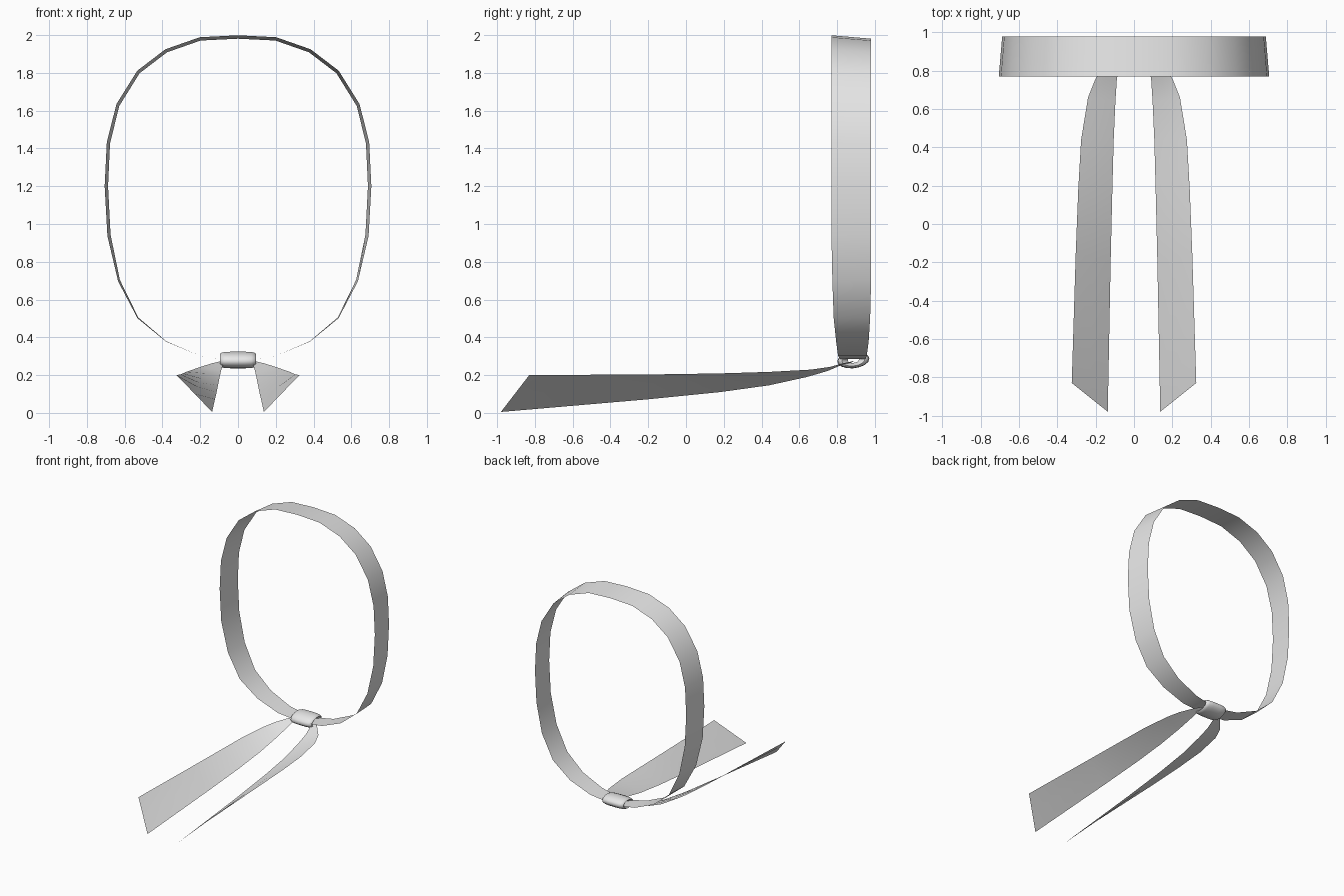
import bpy, math

if "Cube" in bpy.data.objects:
    bpy.data.objects.remove(bpy.data.objects["Cube"])

grey = bpy.data.materials.new("grey cloth")
grey.diffuse_color = (0.8, 0.8, 0.8, 1)
grey.use_nodes = True
grey.node_tree.nodes["Principled BSDF"].inputs["Base Color"].default_value = grey.diffuse_color


def build(name, rows, closed_rows=False, angle=60):
    """Skin a list of equally long point rows into a smooth surface."""
    n = len(rows[0])
    verts = [p for r in rows for p in r]
    faces = []
    for i in range(len(rows) - 1):
        for j in range(n if closed_rows else n - 1):
            k = (j + 1) % n
            faces.append((i * n + j, i * n + k, (i + 1) * n + k, (i + 1) * n + j))
    me = bpy.data.meshes.new(name)
    me.from_pydata(verts, [], faces)
    me.materials.append(grey)
    ob = bpy.data.objects.new(name, me)
    bpy.context.collection.objects.link(ob)
    bpy.ops.object.select_all(action='DESELECT')
    ob.select_set(True)
    bpy.context.view_layer.objects.active = ob
    bpy.ops.object.shade_smooth_by_angle(angle=math.radians(angle))
    return ob


# Band: half outline (x, z, front y, back y), mirrored, with a slight flare
half = [(0.05, 0.284, 0.83, 0.94), (0.10, 0.286, 0.815, 0.95), (0.20, 0.302, 0.805, 0.957),
        (0.38, 0.378, 0.795, 0.967), (0.53, 0.503, 0.782, 0.975), (0.63, 0.70, 0.775, 0.98),
        (0.683, 0.94, 0.77, 0.98), (0.697, 1.20, 0.77, 0.98), (0.686, 1.43, 0.77, 0.98),
        (0.636, 1.63, 0.77, 0.98), (0.527, 1.805, 0.77, 0.98), (0.38, 1.917, 0.77, 0.98),
        (0.20, 1.98, 0.77, 0.98)]
outline = half + [(0, 1.99, 0.77, 0.98)] + [(-x, z, f, b) for x, z, f, b in reversed(half)]
rows = []
for x, z, f, b in outline:
    t = min(1, max(0, (z - 0.3) / 0.6)) * 0.009
    r = math.hypot(x, z - 1.2) or 1
    dx, dz = x / r * t, (z - 1.2) / r * t
    rows.append([(x + dx, f, z + dz), (x - dx, b, z - dz)])
build("band", rows)

# Tails: outer (upper) and inner (lower) edges running forward from the knot
outer = [(0.085, 0.89, 0.275), (0.14, 0.83, 0.262), (0.20, 0.76, 0.243), (0.24, 0.66, 0.229),
         (0.276, 0.44, 0.217), (0.291, 0.18, 0.209), (0.304, -0.15, 0.204), (0.325, -0.83, 0.20)]
inner = [(0.07, 0.88, 0.268), (0.08, 0.82, 0.252), (0.09, 0.75, 0.222), (0.097, 0.64, 0.19),
         (0.106, 0.44, 0.146), (0.113, 0.18, 0.11), (0.122, -0.2, 0.072), (0.137, -0.98, 0.005)]
for side, label in ((1, "right"), (-1, "left")):
    rows = []
    for o, i in zip(outer, inner):
        row = []
        for t in (0, 0.5, 1):
            p = [a + (b - a) * t for a, b in zip(o, i)]
            row.append((p[0] * side, p[1], p[2]))
        rows.append(row if side > 0 else row[::-1])
    build(label + "_tail", rows)

# Knot: flattened, tilted barrel with rolled-in ends
profile = [(-0.06, 0.35), (-0.082, 0.55), (-0.095, 0.72), (-0.09, 0.86), (-0.07, 0.96), (-0.035, 1),
           (0.035, 1), (0.07, 0.96), (0.09, 0.86), (0.095, 0.72), (0.082, 0.55), (0.06, 0.35)]
rows = []
for x, s in profile:
    ring = []
    for k in range(16):
        a = 2 * math.pi * k / 16
        y, z = 0.085 * s * math.cos(a), 0.044 * s * math.sin(a)
        ring.append((x, 0.886 + y, 0.28 + z + 0.08 * y))
    rows.append(ring[::-1])
build("knot", rows, closed_rows=True)
